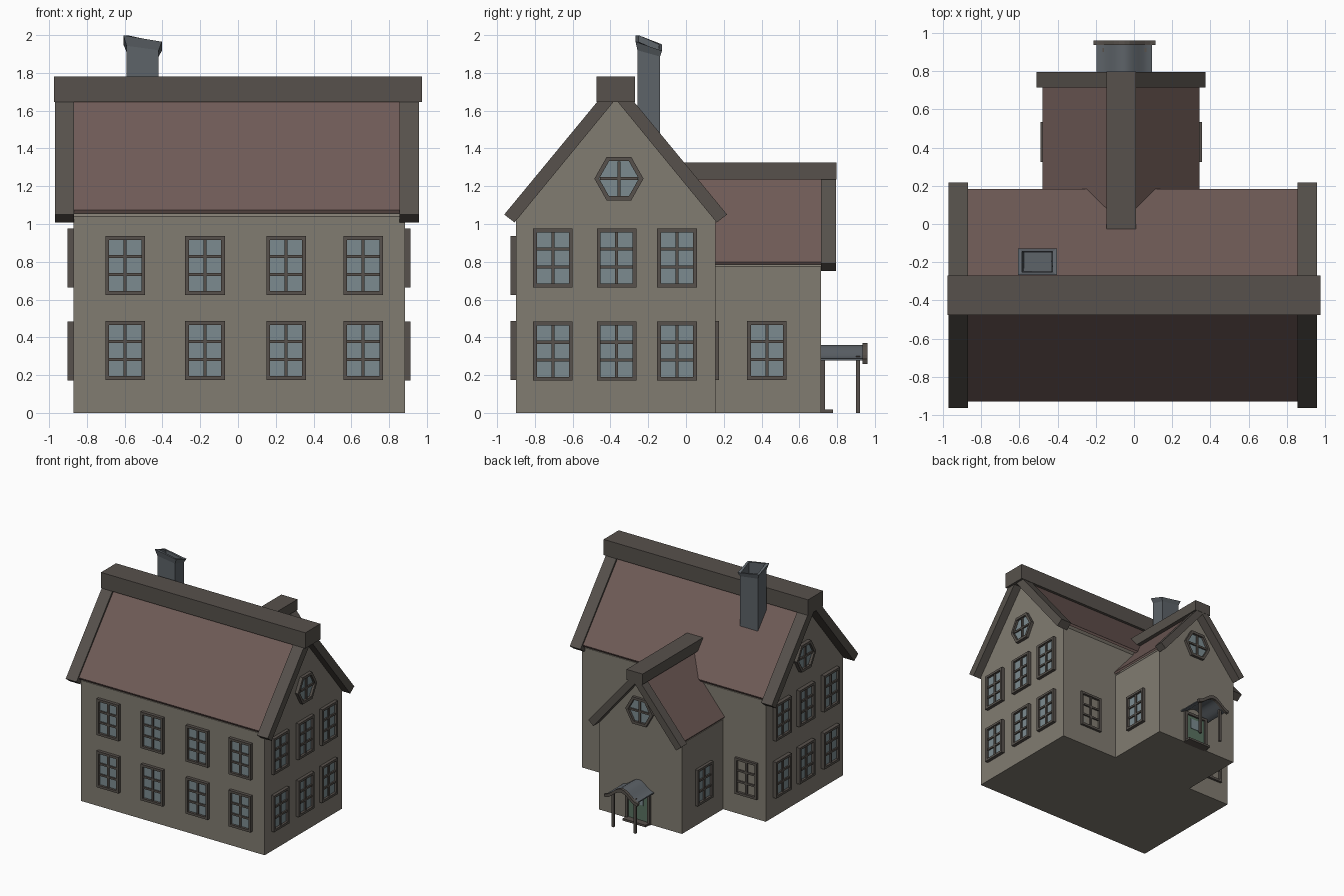
import bpy, bmesh, math
from mathutils import Matrix

if "Cube" in bpy.data.objects:
    bpy.data.objects.remove(bpy.data.objects["Cube"])


def mat(name, r, g, b):
    m = bpy.data.materials.new(name)
    m.diffuse_color = (r, g, b, 1)
    m.use_nodes = True
    m.node_tree.nodes["Principled BSDF"].inputs["Base Color"].default_value = m.diffuse_color
    return m


WALL = mat("wall_plaster", 0.22, 0.20, 0.165)
TILE = mat("roof_tile", 0.16, 0.105, 0.095)
WOOD = mat("dark_wood", 0.095, 0.083, 0.072)
GLASS = mat("window_glass", 0.20, 0.26, 0.28)
SLATE = mat("slate", 0.11, 0.125, 0.14)
GREEN = mat("door_green", 0.10, 0.17, 0.12)


def finish(name, bm, *mats):
    bmesh.ops.recalc_face_normals(bm, faces=bm.faces)
    me = bpy.data.meshes.new(name)
    bm.to_mesh(me)
    bm.free()
    for m in mats:
        me.materials.append(m)
    return link(name, me)


def link(name, me):
    ob = bpy.data.objects.new(name, me)
    bpy.context.collection.objects.link(ob)
    return ob


def add_box(bm, x0, x1, y0, y1, z0, z1):
    m = Matrix.Translation(((x0 + x1) / 2, (y0 + y1) / 2, (z0 + z1) / 2))
    m = m @ Matrix.Diagonal((x1 - x0, y1 - y0, z1 - z0, 1))
    bmesh.ops.create_cube(bm, size=1, matrix=m)


def box(name, m, *dims):
    bm = bmesh.new()
    add_box(bm, *dims)
    return finish(name, bm, m)


def prism(name, m, axis, a, b, pts):
    """Extrude a closed (u, z) profile along x or y."""
    bm = bmesh.new()
    pos = (lambda u, z, t: (t, u, z)) if axis == "x" else (lambda u, z, t: (u, t, z))
    ra, rb = ([bm.verts.new(pos(u, z, t)) for u, z in pts] for t in (a, b))
    bm.faces.new(ra)
    bm.faces.new(rb)
    n = len(pts)
    for i in range(n):
        j = (i + 1) % n
        bm.faces.new((ra[i], ra[j], rb[j], rb[i]))
    return finish(name, bm, m)


def band(c, upper, lower):
    """Mirrored roof band about u = c; half profiles run eave to ridge."""
    def full(h):
        return [(c - u, z) for u, z in h] + [(c + u, z) for u, z in h[-2::-1]]
    return full(upper) + full(lower)[::-1]


# Main house: gabled walls, tile roof, barge boards, ridge beam
C = -0.3725
prism("main_walls", WALL, "x", -0.87, 0.885,
      [(-0.90, 0), (0.155, 0), (0.155, 1.04), (C, 1.68), (-0.90, 1.04)])
prism("main_roof", TILE, "x", -0.885, 0.875,
      band(C, [(0.555, 1.073), (0, 1.74)], [(0.545, 1.055), (0, 1.67)]))
for side, a, b in (("left", -0.97, -0.868), ("right", 0.855, 0.957)):
    prism(side + "_barge_boards", WOOD, "x", a, b,
          band(C, [(0.59, 1.05), (0, 1.765)], [(0.535, 1.008), (0, 1.66)]))
box("main_ridge_beam", WOOD, -0.975, 0.975, -0.475, -0.27, 1.645, 1.78)

# Rear wing with the same construction
W = -0.0675
prism("wing_walls", WALL, "y", -0.6, 0.715,
      [(W - 0.395, 0), (W + 0.395, 0), (W + 0.395, 0.775), (W, 1.23), (W - 0.395, 0.775)])
prism("wing_roof", TILE, "y", -0.1, 0.74,
      band(W, [(0.41, 0.80), (0, 1.285)], [(0.40, 0.785), (0, 1.23)]))
prism("wing_barge_boards", WOOD, "y", 0.715, 0.795,
      band(W, [(0.4425, 0.79), (0, 1.31)], [(0.395, 0.75), (0, 1.22)]))
box("wing_ridge_beam", WOOD, W - 0.077, W + 0.077, -0.04, 0.797, 1.235, 1.325)

# Chimney: flared, tilted, hollow top
bm = bmesh.new()


def chimney_ring(hx, hy, z, tilt):
    return [bm.verts.new((-0.505 + sx * hx, -0.197 + sy * hy,
                          z - tilt * (0.017 * sx + 0.024 * sy)))
            for sx, sy in ((-1, -1), (1, -1), (1, 1), (-1, 1))]


rings = [chimney_ring(*r) for r in
         ((0.085, 0.060, 1.40, 0), (0.085, 0.060, 1.915, 0.7), (0.102, 0.070, 1.958, 1),
          (0.080, 0.053, 1.958, 1), (0.070, 0.048, 1.75, 0))]
for lo, hi in zip(rings, rings[1:]):
    for i in range(4):
        j = (i + 1) % 4
        bm.faces.new((lo[i], lo[j], hi[j], hi[i]))
bm.faces.new(rings[0])
bm.faces.new(rings[-1])
finish("chimney", bm, SLATE)


# Windows: a framed outline, recessed pane and glazing bars, facing -y
def window_mesh(name, outer, inner, bars):
    bm = bmesh.new()
    n = len(outer)
    loops = [[bm.verts.new((x, y, z)) for x, z in pts] for pts, y in
             ((outer, 0.01), (outer, -0.028), (inner, -0.028), (inner, -0.008))]
    for lo, hi in zip(loops, loops[1:]):
        for i in range(n):
            j = (i + 1) % n
            bm.faces.new((lo[i], lo[j], hi[j], hi[i]))
    pane = bm.faces.new(loops[-1])
    bm.faces.new(loops[0])
    pane.material_index = 1
    for x0, x1, z0, z1 in bars:
        add_box(bm, x0, x1, -0.02, -0.005, z0, z1)
    ob = finish(name, bm, WOOD, GLASS)
    me = ob.data
    bpy.data.objects.remove(ob)
    return me


def rect(w, h):
    return [(-w, -h), (w, -h), (w, h), (-w, h)]


def hexa(rx, rz):
    return [(rx * math.cos(k * math.pi / 3), rz * math.sin(k * math.pi / 3)) for k in range(6)]


B = 0.008
SASH = window_mesh("sash_window", rect(0.105, 0.156), rect(0.085, 0.136),
                   [(-B, B, -0.137, 0.137)] +
                   [(-0.086, 0.086, z - B, z + B) for z in (-0.047, 0.047)])
HEX = window_mesh("hex_window", hexa(0.13, 0.133), hexa(0.105, 0.107),
                  [(-B, B, -0.092, 0.092), (-0.1, 0.1, -B, B)])


def place(name, me, x, y, z, turn):
    ob = link(name, me)
    ob.location = (x, y, z)
    ob.rotation_euler[2] = math.radians(turn)


for row, z in (("lower", 0.33), ("upper", 0.78)):
    for x in (-0.597, -0.175, 0.255, 0.663):
        place(f"front_{row}_window", SASH, x, -0.90, z, 0)
for row, z in (("lower", 0.327), ("upper", 0.82)):
    for y in (-0.705, -0.367, -0.048):
        place(f"right_{row}_window", SASH, 0.885, y, z, 90)
        place(f"left_{row}_window", SASH, -0.875, y, z, -90)
place("right_gable_window", HEX, 0.885, -0.355, 1.24, 90)
place("left_gable_window", HEX, -0.875, -0.355, 1.24, -90)
for x in (-0.69, 0.60):
    place("back_window", SASH, x, 0.147, 0.33, 180)
place("wing_right_window", SASH, 0.327, 0.428, 0.33, 90)
place("wing_left_window", SASH, -0.460, 0.428, 0.33, -90)
place("wing_gable_window", HEX, W, 0.71, 0.955, 180)

# Porch: bell-curved canopy, front fascia, posts, step
P = -0.05


def bell(half, low, high, n=6):
    return [(half * (1 - k / n), low + (high - low) * (0.5 - 0.5 * math.cos(math.pi * k / n)))
            for k in range(n + 1)]


canopy = prism("porch_canopy", SLATE, "y", 0.70, 0.945,
               band(P, bell(0.145, 0.287, 0.36), bell(0.145, 0.277, 0.345)))
for f in canopy.data.polygons:
    f.use_smooth = len(f.vertices) == 4 and abs(f.normal.z) > 0.3
prism("porch_fascia", WOOD, "y", 0.935, 0.96,
      band(P, bell(0.163, 0.285, 0.37), bell(0.155, 0.26, 0.34)))
for side, x in (("left", P - 0.105), ("right", P + 0.105)):
    box(side + "_porch_post", WOOD, x - 0.01, x + 0.01, 0.90, 0.92, 0, 0.30)
    box(side + "_door_jamb", WOOD, x - 0.012, x + 0.012, 0.70, 0.737, 0, 0.285)
box("door_lintel", WOOD, P - 0.115, P + 0.115, 0.70, 0.737, 0.265, 0.287)
box("door_panel", GREEN, P - 0.095, P + 0.095, 0.70, 0.722, 0.015, 0.27)
box("door_window", GLASS, P - 0.05, P + 0.05, 0.71, 0.726, 0.15, 0.24)
box("door_step", WOOD, P - 0.11, P + 0.11, 0.70, 0.778, 0, 0.018)
